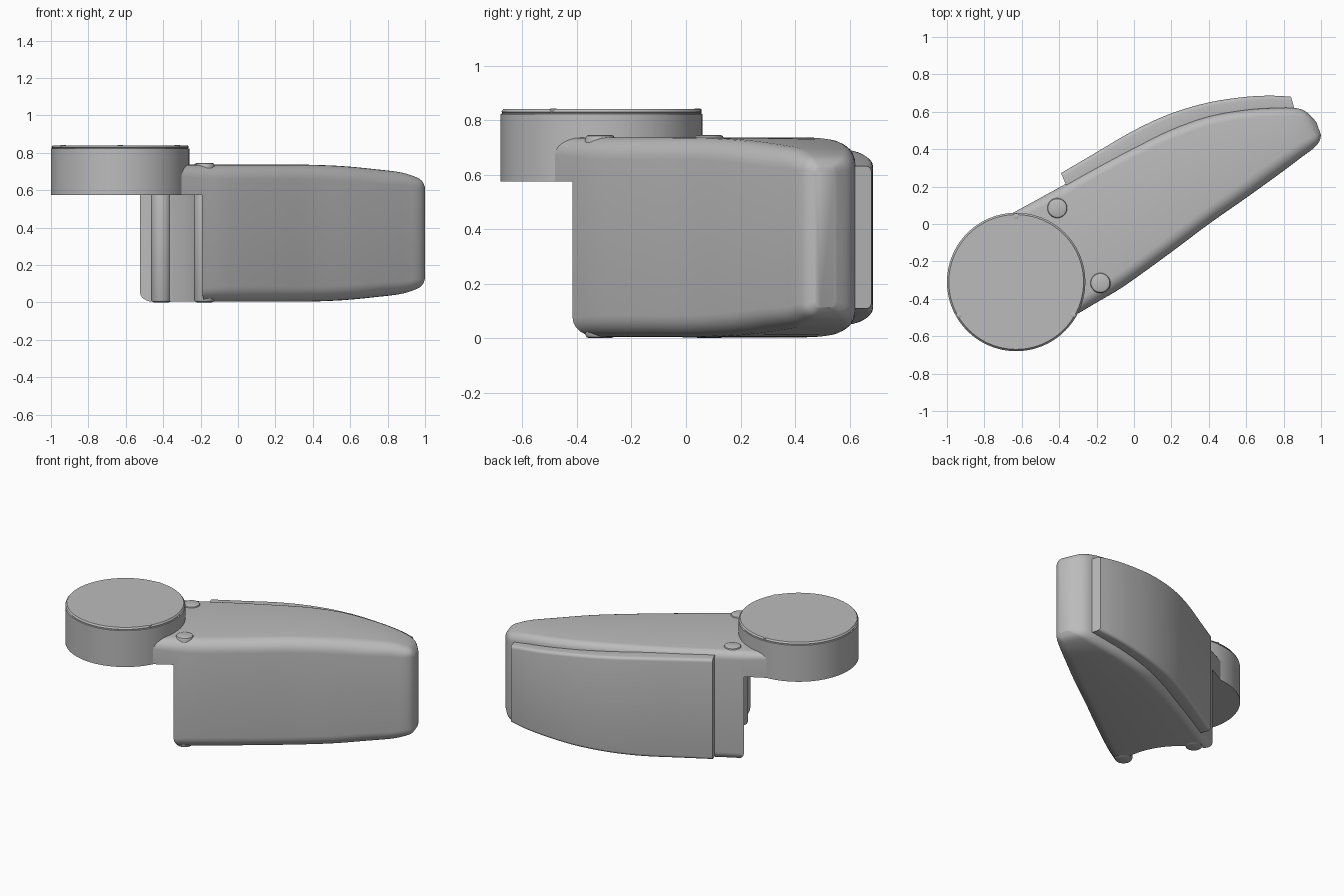
import bpy, bmesh
from math import sin, cos, pi, radians
from mathutils import Vector

if "Cube" in bpy.data.objects:
    bpy.data.objects.remove(bpy.data.objects["Cube"], do_unlink=True)

grey = bpy.data.materials.new("plain grey")
grey.use_nodes = True
grey.diffuse_color = (0.5, 0.5, 0.5, 1)
grey.node_tree.nodes["Principled BSDF"].inputs["Base Color"].default_value = (0.5, 0.5, 0.5, 1)

HUB = Vector((-0.63, -0.31, 0))
FLOOR, ROOF, NECK = 0.004, 0.736, 0.575


def finish(name, bm):
    bmesh.ops.recalc_face_normals(bm, faces=bm.faces)
    mesh = bpy.data.meshes.new(name)
    bm.to_mesh(mesh)
    bm.free()
    obj = bpy.data.objects.new(name, mesh)
    bpy.context.collection.objects.link(obj)
    mesh.materials.append(grey)
    return obj


def smooth(obj):
    bpy.ops.object.select_all(action="DESELECT")
    bpy.context.view_layer.objects.active = obj
    obj.select_set(True)
    bpy.ops.object.shade_smooth_by_angle(angle=radians(35))


def spline(keys, steps):
    """Catmull-Rom through tuples of any length."""
    pts = [Vector(k) for k in keys]
    out = []
    for i in range(len(pts) - 1):
        a, b, c, d = pts[max(i - 1, 0)], pts[i], pts[i + 1], pts[min(i + 2, len(pts) - 1)]
        for s in range(steps):
            t = s / steps
            out.append(b + (c - a) * (t / 2) + (a * 2 - b * 5 + c * 4 - d) * (t * t / 2)
                       + (b * 3 - a - c * 3 + d) * (t ** 3 / 2))
    return out + [pts[-1]]


def loft(name, keys, steps, segs=6):
    """Sections: front x, y, back x, y, z margin, front radius, back radius."""
    bm = bmesh.new()
    rings = []
    for fx, fy, bx, by, drop, rf, rb in spline(keys, steps):
        f, b = Vector((fx, fy, 0)), Vector((bx, by, 0))
        d = (b - f).normalized()
        lo, hi = FLOOR + drop, ROOF - drop
        ring = []
        for p, sx, z, sz, r, start in ((f, 1, lo, 1, rf, 180), (b, -1, lo, 1, rb, 270),
                                       (b, -1, hi, -1, rb, 0), (f, 1, hi, -1, rf, 90)):
            for k in range(segs + 1):
                a = radians(start + 90 * k / segs)
                q = p + d * (sx * r + r * cos(a))
                ring.append(bm.verts.new((q.x, q.y, z + sz * r + r * sin(a))))
        rings.append(ring)
    n = len(rings[0])
    for r0, r1 in zip(rings, rings[1:]):
        for i in range(n):
            j = (i + 1) % n
            bm.faces.new((r0[i], r0[j], r1[j], r1[i]))
    bm.faces.new(rings[0])
    bm.faces.new(rings[-1])
    return finish(name, bm)


def lathe(name, centre, profile, count):
    """Turned solid from (radius, z) points, closed top and bottom."""
    bm = bmesh.new()
    rings = [[bm.verts.new((centre[0] + r * cos(2 * pi * i / count),
                            centre[1] + r * sin(2 * pi * i / count), z))
              for i in range(count)] for r, z in profile]
    for r0, r1 in zip(rings, rings[1:]):
        for i in range(count):
            j = (i + 1) % count
            bm.faces.new((r0[i], r0[j], r1[j], r1[i]))
    bm.faces.new(rings[0])
    bm.faces.new(rings[-1])
    return finish(name, bm)


# Tapered arm body with rounded edges
body = loft("arm_body", [
    (-0.42, -0.55, -0.72, 0.02, 0, 0.05, 0.03),
    (-0.2, -0.42, -0.5, 0.14, 0, 0.07, 0.05),
    (-0.05, -0.33, -0.2, 0.305, 0, 0.08, 0.05),
    (0.2, -0.15, 0, 0.41, 0, 0.08, 0.05),
    (0.4, 0, 0.2, 0.505, 0, 0.08, 0.05),
    (0.6, 0.14, 0.4, 0.575, 0.008, 0.08, 0.05),
    (0.78, 0.27, 0.6, 0.61, 0.025, 0.08, 0.05),
    (0.9, 0.36, 0.75, 0.62, 0.04, 0.07, 0.05),
    (0.96, 0.405, 0.86, 0.62, 0.06, 0.06, 0.05),
    (0.99, 0.44, 0.92, 0.6, 0.08, 0.04, 0.04),
    (1.0, 0.475, 0.975, 0.545, 0.11, 0.02, 0.02)], 4)

# Round hollow below the hub
cutter = lathe("hollow_cutter", HUB, [(0.45, -0.2), (0.45, NECK)], 96)
cutter.hide_render = True
cut = body.modifiers.new("hollow", "BOOLEAN")
cut.operation, cut.solver, cut.object = "DIFFERENCE", "EXACT", cutter
bpy.context.view_layer.objects.active = body
bpy.ops.object.modifier_apply(modifier=cut.name)
bpy.data.objects.remove(cutter, do_unlink=True)
smooth(body)

# Curved pad on the back
smooth(loft("back_pad", [
    (-0.355, 0.19, -0.39, 0.272, 0.025, 0.005, 0.02),
    (-0.18, 0.28, -0.22, 0.372, 0.027, 0.005, 0.02),
    (0.03, 0.39, -0.01, 0.495, 0.03, 0.005, 0.02),
    (0.22, 0.48, 0.19, 0.588, 0.04, 0.005, 0.02),
    (0.42, 0.55, 0.4, 0.65, 0.055, 0.005, 0.02),
    (0.61, 0.58, 0.6, 0.68, 0.075, 0.005, 0.02),
    (0.75, 0.59, 0.74, 0.686, 0.09, 0.005, 0.02),
    (0.865, 0.59, 0.84, 0.68, 0.105, 0.005, 0.02)], 4, 4))

# Hub drum with a thin lid line
smooth(lathe("hub_drum", HUB, [(0.37, NECK), (0.37, 0.822), (0.364, 0.824),
                               (0.364, 0.828), (0.368, 0.83), (0.36, 0.84)], 96))

# Three small lid catches
for i in range(3):
    a = radians(90 + 120 * i)
    smooth(lathe(f"lid_catch_{i + 1}", HUB + Vector((cos(a), sin(a), 0)) * 0.352,
                 [(0.014, 0.815), (0.014, 0.84), (0.01, 0.842)], 12))

# Hinge pins along the hollow
for name, spot in (("back_pin", (-0.41, 0.085)), ("front_pin", (-0.18, -0.315))):
    smooth(lathe(name, spot, [(0.04, 0), (0.05, 0.004), (0.055, 0.014), (0.055, 0.732),
                              (0.05, 0.742), (0.04, 0.746)], 32))
